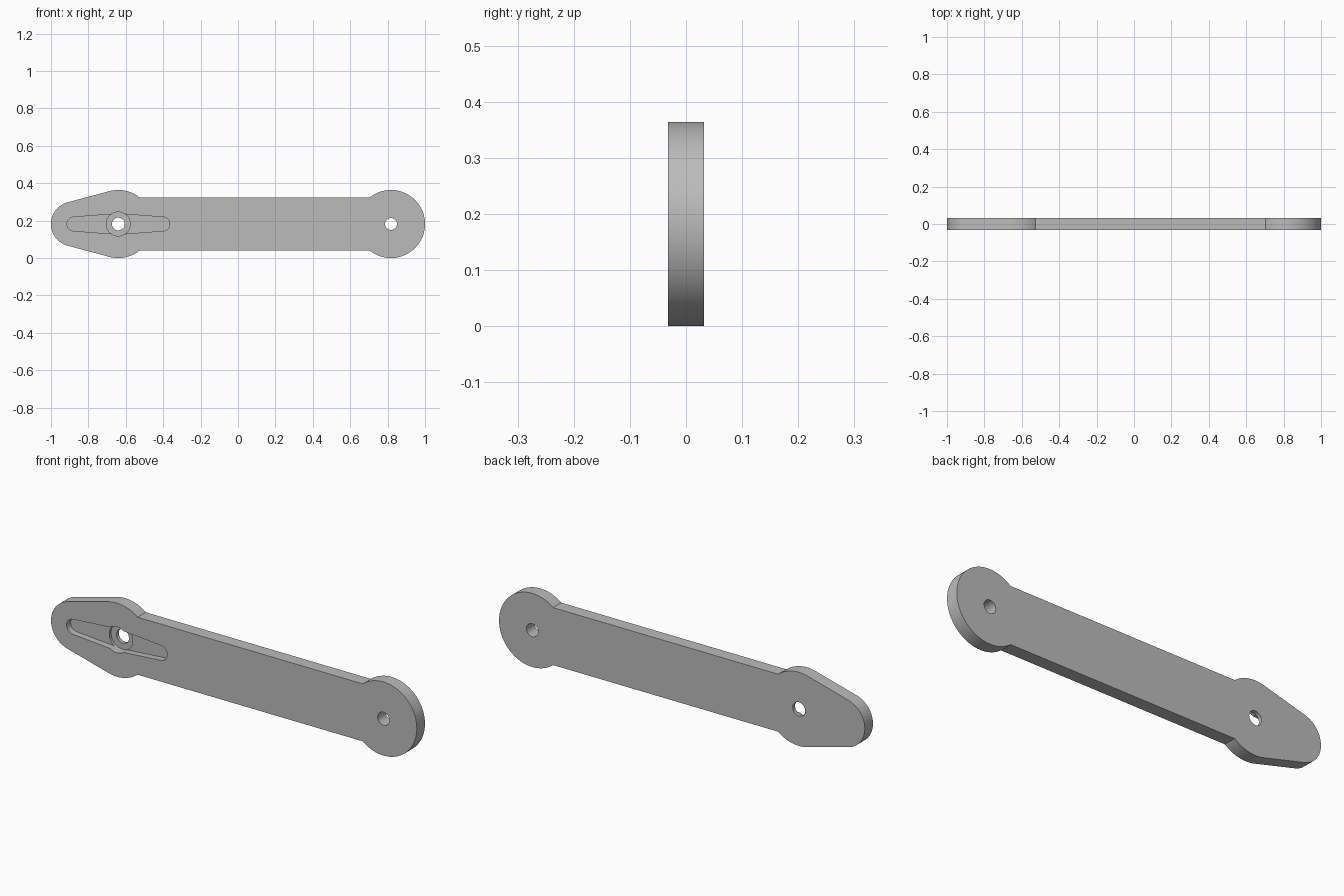
import bpy, bmesh
from math import sin, cos, asin, pi, sqrt

cube = bpy.data.objects.get("Cube")
if cube:
    bpy.data.objects.remove(cube)

MID = 0.182          # height of the long axis, also the big end radius
HALF = 0.032         # half thickness
HUB, PIVOT, TIP = -0.64, 0.818, -0.88
TIP_R, BAR = 0.12, 0.142

grey = bpy.data.materials.new("grey")
grey.use_nodes = True
colour = (0.5, 0.5, 0.5, 1)
grey.diffuse_color = colour
grey.node_tree.nodes["Principled BSDF"].inputs["Base Color"].default_value = colour


def arc(x, r, start, end, steps):
    """Points of an arc centred on the long axis."""
    angles = [start + (end - start) * i / steps for i in range(steps + 1)]
    return [(x + r * cos(a), MID + r * sin(a)) for a in angles]


def prism(name, points, front, back):
    """Extrude an outline in the xz plane through the thickness."""
    bm = bmesh.new()
    face = bm.faces.new([bm.verts.new((x, front, z)) for x, z in points])
    new = bmesh.ops.extrude_face_region(bm, geom=[face])["geom"]
    verts = [v for v in new if isinstance(v, bmesh.types.BMVert)]
    bmesh.ops.translate(bm, verts=verts, vec=(0, back - front, 0))
    bmesh.ops.recalc_face_normals(bm, faces=bm.faces)
    mesh = bpy.data.meshes.new(name)
    bm.to_mesh(mesh)
    bm.free()
    obj = bpy.data.objects.new(name, mesh)
    bpy.context.collection.objects.link(obj)
    mesh.materials.append(grey)
    return obj


def disc(x, r):
    return arc(x, r, 0, 2 * pi, 64)[:-1]


# Arm outline: round pivot end, straight bar, hub tapering to a round tip
notch = asin(BAR / MID)
lean = pi / 2 + asin((MID - TIP_R) / (HUB - TIP))
outline = (arc(PIVOT, MID, notch - pi, pi - notch, 72)
           + arc(HUB, MID, notch, lean, 20)
           + arc(TIP, TIP_R, lean, 2 * pi - lean, 40)
           + arc(HUB, MID, 2 * pi - lean, 2 * pi - notch, 20))
arm = prism("lever_arm", outline, -HALF, HALF)

# Recess outline: two tapered wings with rounded ends, widest at the hub
wing, wide, narrow = 0.238, 0.055, 0.037
tilt = pi / 2 - asin((wide - narrow) / wing)
slot = (arc(HUB + wing, narrow, -tilt, tilt, 20)
        + arc(HUB, wide, tilt, pi - tilt, 6)
        + arc(HUB - wing, narrow, pi - tilt, pi + tilt, 20)
        + arc(HUB, wide, pi + tilt, 2 * pi - tilt, 6))

# Cut the wing recess, deeper hub seat and two through holes
cutters = [prism("wing_recess_cutter", slot, -0.1, 0.0),
           prism("hub_seat_cutter", disc(HUB, 0.064), -0.11, 0.014),
           prism("hub_hole_cutter", disc(HUB, 0.034), -0.12, 0.1),
           prism("pivot_hole_cutter", disc(PIVOT, 0.032), -0.12, 0.1)]
bpy.context.view_layer.objects.active = arm
for cutter in cutters:
    mod = arm.modifiers.new(cutter.name, "BOOLEAN")
    mod.operation, mod.solver, mod.object = "DIFFERENCE", "EXACT", cutter
    cutter.hide_render = True
    bpy.ops.object.modifier_apply(modifier=mod.name)
for cutter in cutters:
    bpy.data.objects.remove(cutter)

# Smooth the round edges, keep the flat faces crisp
bpy.ops.object.select_all(action="DESELECT")
arm.select_set(True)
bpy.ops.object.shade_smooth_by_angle(angle=pi / 6)
